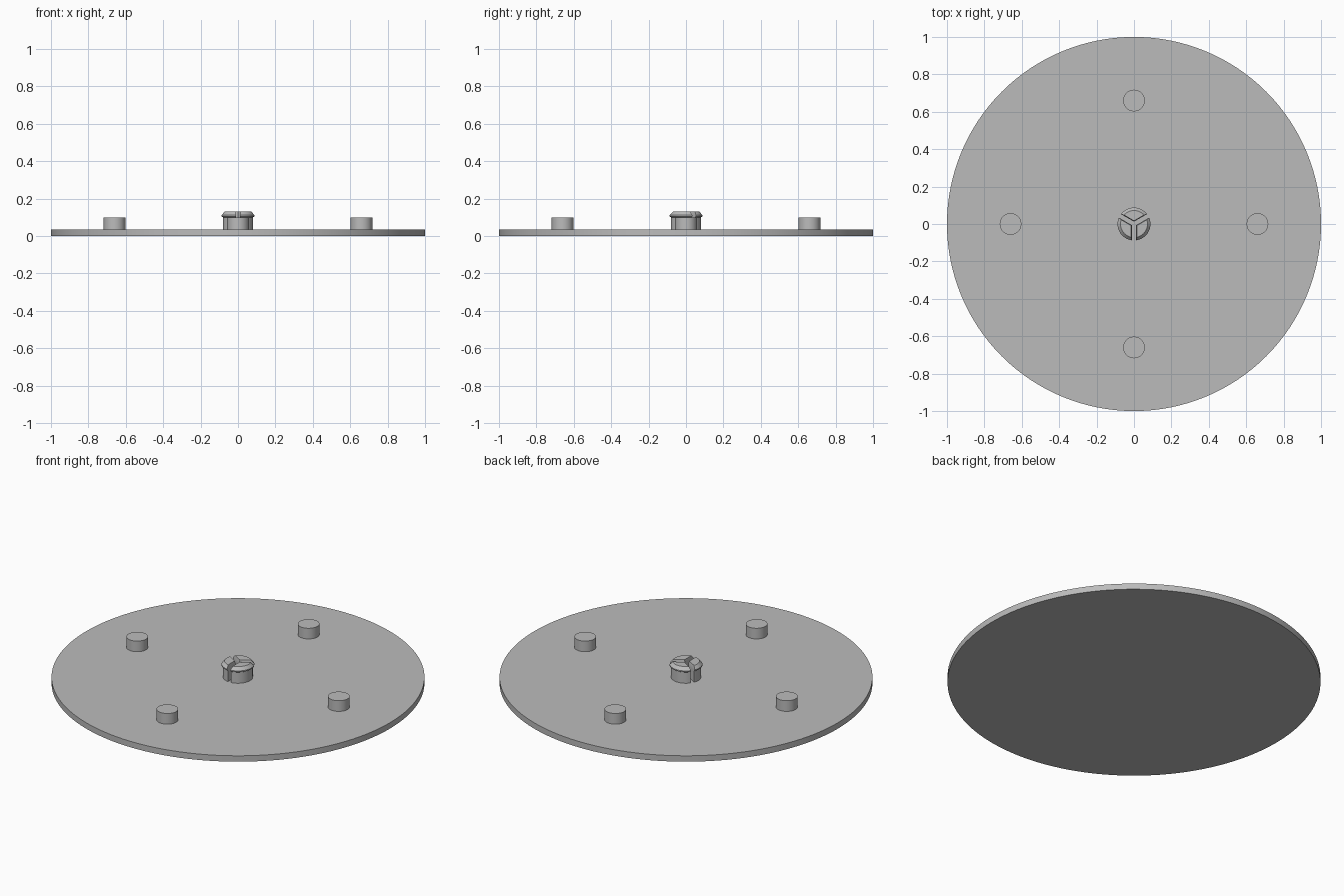
import bpy
import bmesh
from math import sin, cos, asin, pi, radians

cube = bpy.data.objects.get("Cube")
if cube:
    bpy.data.objects.remove(cube, do_unlink=True)

# Single plain grey plastic
grey = bpy.data.materials.new("plain_grey")
grey.use_nodes = True
colour = (0.5, 0.5, 0.5, 1)
grey.diffuse_color = colour
grey.node_tree.nodes["Principled BSDF"].inputs["Base Color"].default_value = colour

PLATE_TOP = 0.035


def finish(obj, name):
    obj.name = name
    obj.data.materials.clear()
    obj.data.materials.append(grey)
    bpy.ops.object.select_all(action="DESELECT")
    obj.select_set(True)
    bpy.context.view_layer.objects.active = obj
    bpy.ops.object.shade_smooth_by_angle(angle=radians(30))


def cylinder(name, x, y, radius, bottom, top, sides):
    bpy.ops.mesh.primitive_cylinder_add(
        vertices=sides, radius=radius, depth=top - bottom,
        location=(x, y, (bottom + top) / 2))
    finish(bpy.context.object, name)


def sector(radius, gap, axis, steps=16):
    """Outline of a third of a disc, with its straight sides set back by gap."""
    half = pi / 3 - asin(gap / radius)
    apex = gap / sin(pi / 3)
    points = [(apex * cos(axis), apex * sin(axis))]
    for i in range(steps + 1):
        a = axis - half + 2 * half * i / steps
        points.append((radius * cos(a), radius * sin(a)))
    return points


def clip_segment(name, axis):
    # (height, radius, slot half width): stem, overhanging lip, chamfered top
    levels = [(PLATE_TOP - 0.005, 0.08, 0.011), (0.1, 0.08, 0.011),
              (0.105, 0.088, 0.011), (0.112, 0.088, 0.011),
              (0.13, 0.072, 0.015)]
    bm = bmesh.new()
    rings = [[bm.verts.new((x, y, z)) for x, y in sector(r, g, axis)]
             for z, r, g in levels]
    for low, high in zip(rings, rings[1:]):
        for i in range(len(low)):
            j = (i + 1) % len(low)
            bm.faces.new((low[i], low[j], high[j], high[i]))
    bm.faces.new(rings[-1])
    bm.faces.new(reversed(rings[0]))
    bmesh.ops.recalc_face_normals(bm, faces=bm.faces)
    mesh = bpy.data.meshes.new(name)
    bm.to_mesh(mesh)
    bm.free()
    obj = bpy.data.objects.new(name, mesh)
    bpy.context.collection.objects.link(obj)
    finish(obj, name)


# Round base plate
cylinder("base_plate", 0, 0, 1, 0, PLATE_TOP, 128)

# Four locating pegs
for name, x, y in (("left_peg", 1, 0), ("right_peg", -1, 0),
                   ("front_peg", 0, -1), ("back_peg", 0, 1)):
    cylinder(name, x * 0.66, y * 0.66, 0.058, PLATE_TOP - 0.005, 0.098, 48)

# Split snap clip in the middle
for name, degrees in (("back_clip", 90), ("right_clip", 210), ("left_clip", 330)):
    clip_segment(name, radians(degrees))
